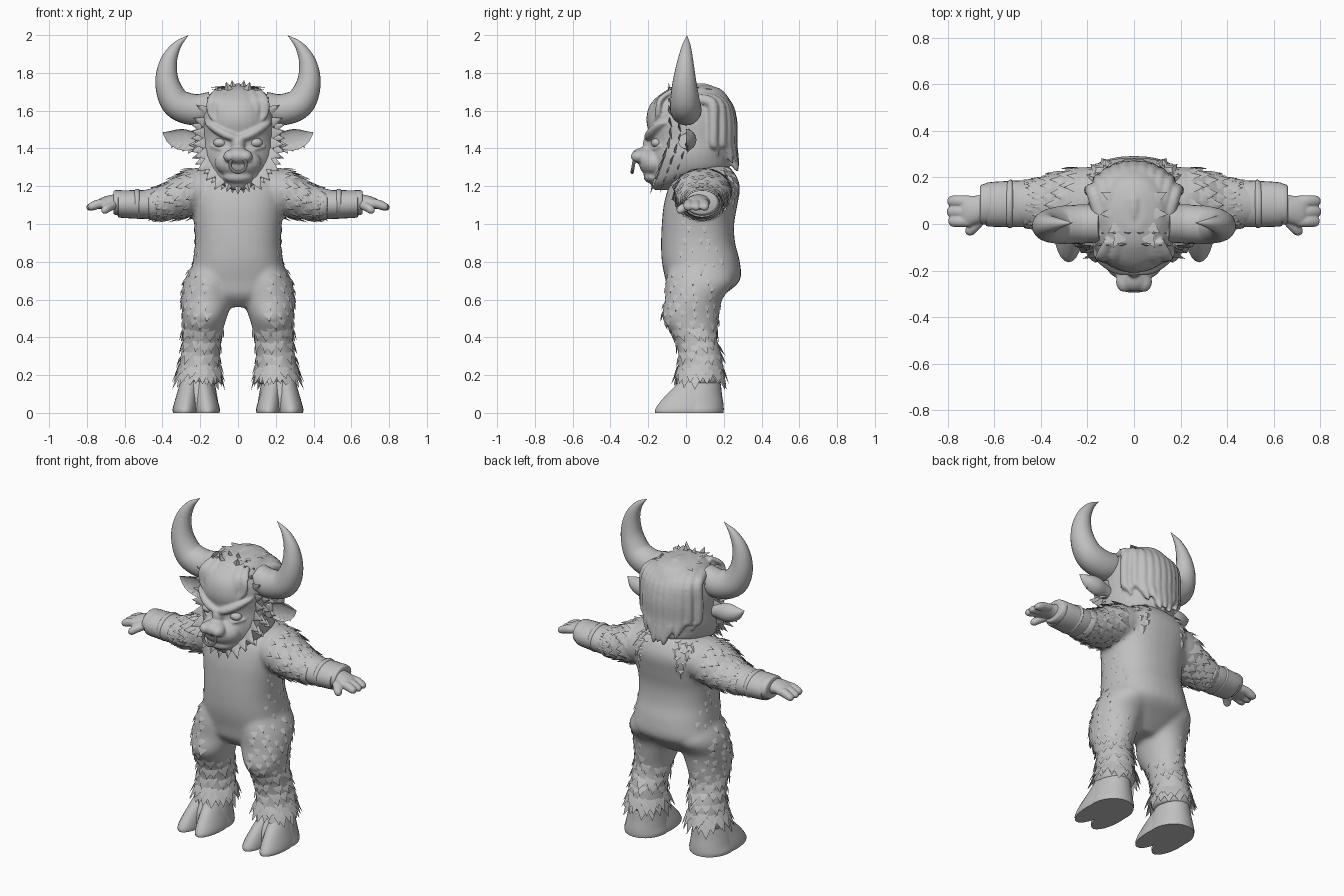
import bpy, bmesh, math, random
from mathutils import Vector, Matrix

if "Cube" in bpy.data.objects:
    bpy.data.objects.remove(bpy.data.objects["Cube"])

random.seed(4)
grey = bpy.data.materials.new("clay grey")
grey.diffuse_color = (0.53, 0.53, 0.53, 1)
grey.use_nodes = True
grey.node_tree.nodes["Principled BSDF"].inputs["Base Color"].default_value = grey.diffuse_color


def finish(name, bm, mirror=False, angle=50, voxel=0, relax=6):
    bmesh.ops.recalc_face_normals(bm, faces=bm.faces)
    me = bpy.data.meshes.new(name)
    bm.to_mesh(me)
    bm.free()
    me.materials.append(grey)
    ob = bpy.data.objects.new(name, me)
    bpy.context.collection.objects.link(ob)
    if mirror:
        ob.modifiers.new("mirror", 'MIRROR')
    if voxel:  # fuse overlapping volumes into one soft skin
        m = ob.modifiers.new("fuse", 'REMESH')
        m.mode, m.voxel_size, m.use_smooth_shade = 'VOXEL', voxel, True
        m = ob.modifiers.new("relax", 'SMOOTH')
        m.factor, m.iterations = .5, relax
    else:
        bpy.ops.object.select_all(action='DESELECT')
        ob.select_set(True)
        bpy.context.view_layer.objects.active = ob
        bpy.ops.object.shade_smooth_by_angle(angle=math.radians(angle))
    return ob


class Shape:
    """Smooth loft through rings (x, y, z, radius_u, radius_v)."""

    def __init__(self, rings, frame='bend', power=1.0):
        self.r, self.frame, self.power = [Vector(r) for r in rings], frame, power

    def ring(self, t):
        r, n = self.r, len(self.r) - 1
        i = max(0, min(int(t), n - 1))
        f = t - i
        a, b, c, d = r[max(i - 1, 0)], r[i], r[i + 1], r[min(i + 2, n)]
        return b + (c - a) * (f / 2) + (a * 2 - b * 5 + c * 4 - d) * (f * f / 2) \
            + (b * 3 - a - c * 3 + d) * (f ** 3 / 2)

    def centre(self, t):
        return Vector(self.ring(t)[:3])

    def point(self, t, ang):
        n = len(self.r) - 1
        q = self.ring(t)
        if self.frame == 'z':
            u, v = Vector((1, 0, 0)), Vector((0, 1, 0))
        elif self.frame == 'x':
            u, v = Vector((0, 1, 0)), Vector((0, 0, 1))
        else:
            tan = (self.centre(min(t + .05, n)) - self.centre(max(t - .05, 0))).normalized()
            ref = Vector((1, 0, 0)) if self.frame == 'drape' else Vector((0, 1, 0))
            v = tan.cross(ref).normalized()
            u = v.cross(tan)
        c, s = math.cos(ang), math.sin(ang)
        c = math.copysign(abs(c) ** self.power, c)
        s = math.copysign(abs(s) ** self.power, s)
        return Vector(q[:3]) + u * (c * max(q[3], .0005)) + v * (s * max(q[4], .0005))

    def build(self, bm, seg=24, sub=4, sides=(1,)):
        for sx in sides:
            rows = []
            for k in range((len(self.r) - 1) * sub + 1):
                ps = [self.point(k / sub, math.tau * j / seg) for j in range(seg)]
                rows.append([bm.verts.new((p.x * sx, p.y, p.z)) for p in ps])
            for a, b in zip(rows, rows[1:]):
                for j in range(seg):
                    bm.faces.new((a[j], a[j - 1], b[j - 1], b[j]))
            bm.faces.new(rows[0])
            bm.faces.new(rows[-1])


def ball(bm, pos, size, sides=(1,)):
    for s in sides:
        m = Matrix.Translation((pos[0] * s, *pos[1:])) @ Matrix.Diagonal((*size, 1))
        bmesh.ops.create_uvsphere(bm, u_segments=20, v_segments=12, radius=1, matrix=m)


def tuft(bm, p, out, grow, size, lift=.2):
    """One flat pointed lock of fur."""
    side = out.cross(grow).normalized() * size * .55
    back = p - out * size * .15 - grow * size * .2
    pts = [back - side, back + side, p + out * size * .12 + grow * size * .2,
           p + grow * size * .9 + out * size * lift]
    a, b, c, d = [bm.verts.new(q) for q in pts]
    for f in ((a, c, b), (a, d, c), (c, d, b), (a, b, d)):
        bm.faces.new(f)


def fur(name, shape, t0, t1, rows, count, size, mirror=True, keep=lambda p: True, lift=.2):
    bm = bmesh.new()
    for i in range(rows):
        for j in range(count):
            t = t0 + (t1 - t0) * (i + random.uniform(-.25, .25)) / max(rows - 1, 1)
            t = max(.02, min(t, len(shape.r) - 1.1))
            a = math.tau * (j + .5 * (i % 2) + random.uniform(-.25, .25)) / count
            p = shape.point(t, a)
            if not keep(p):
                continue
            grow = (shape.point(t + .05, a) - p).normalized()
            out = (shape.point(t, a + .05) - p).cross(grow).normalized()
            if out.dot(p - shape.centre(t)) < 0:
                out = -out
            tuft(bm, p, out, grow, size * random.uniform(.75, 1.2), lift)
    finish(name, bm, mirror, 40)


def slab(z, w, front, back):
    return (0, (front + back) / 2, z, w, (back - front) / 2)


BOTH = (1, -1)

# torso, legs and arms fused into one body
torso = Shape([slab(1.34, .08, .02, .18), slab(1.28, .19, -.04, .25), slab(1.2, .25, -.09, .285),
               slab(1.1, .245, -.118, .272), slab(1, .232, -.128, .255), slab(.9, .228, -.132, .26),
               slab(.8, .24, -.128, .285), slab(.7, .255, -.108, .285), slab(.62, .21, -.09, .195),
               slab(.56, .09, -.03, .12)], 'z', .85)
leg = Shape([(.13, .07, .8, .1, .15), (.145, .075, .7, .14, .182), (.163, .04, .6, .138, .152),
             (.178, .025, .5, .117, .15), (.19, .05, .4, .104, .114), (.2, .075, .3, .103, .115),
             (.205, .077, .2, .112, .122), (.21, .08, .15, .1, .1)], 'z')
arm = Shape([(.12, .1, 1.18, .14, .1), (.22, .09, 1.17, .155, .128), (.31, .085, 1.145, .142, .118),
             (.4, .085, 1.115, .112, .092), (.5, .085, 1.105, .09, .075), (.62, .075, 1.11, .07, .05)], 'x')
bm = bmesh.new()
torso.build(bm, 36)
leg.build(bm, 28, 4, BOTH)
arm.build(bm, 28, 4, BOTH)
finish("body", bm, voxel=.012, relax=8)

# fur patches
fur("flank_fur", torso, 2, 6, 7, 22, .035, True, lambda p: p.x > .21 and p.z < 1.12, .15)
fur("upper_back_fur", torso, .8, 2.6, 5, 24, .06, True, lambda p: p.x > .08 and p.y > .12, .1)
fur("thigh_fur", leg, .5, 3.6, 8, 13, .045, True,
    lambda p: p.x > .15 and (p.y < .16 or p.z < .6), .15)
fur("shin_fur", leg, 3.7, 5.5, 4, 13, .065, lift=.25)
fur("ankle_fur", leg, 5.65, 5.9, 2, 15, .085, lift=.3)
fur("shoulder_fur", arm, .7, 2.9, 6, 14, .065, True, lambda p: p.x > .2)
fur("elbow_fur", arm, 2.9, 3.25, 2, 18, .05)

# cloven hooves: two pointed toes joined at the heel
bm = bmesh.new()
for x, d in ((.162, -1), (.28, 1)):
    Shape([(x - d * .03, .075, .22, .045, .07), (x - d * .022, .055, .16, .05, .095),
           (x - d * .012, .025, .1, .056, .125), (x - d * .004, .005, .05, .063, .148),
           (x, -.003, .018, .066, .16), (x, -.005, 0, .064, .158)], 'z').build(bm, 24)
Shape([(.213, .085, .22, .08, .08), (.215, .075, .16, .092, .108), (.218, .06, .1, .106, .13),
       (.22, .058, .05, .116, .14), (.221, .058, .018, .124, .142), (.221, .058, 0, .122, .14)],
      'z').build(bm, 32)
finish("hoof", bm, True, 40)

# wrist cuffs with raised bands
bm = bmesh.new()
for x0, x1, ry, rz in ((.43, .475, .108, .083), (.47, .63, .1, .076), (.52, .55, .104, .08),
                       (.61, .66, .09, .068)):
    z = 1.1 + (x0 - .43) * .06
    Shape([(x0, .087, z, ry * .92, rz * .92), (x0 + .008, .087, z, ry, rz),
           (x1 - .008, .084, z + .003, ry * .95, rz * .95), (x1, .084, z + .003, ry * .84, rz * .84)],
          'x').build(bm, 28)
finish("wrist_cuff", bm, True)

# hands with stubby fingers and thumb
bm = bmesh.new()
Shape([(.63, .075, 1.115, .06, .045), (.68, .06, 1.115, .062, .038), (.725, .055, 1.108, .064, .03),
       (.75, .055, 1.1, .05, .02)], 'x').build(bm, 20)
for y, tip in ((.098, .8), (.053, .802), (.012, .795)):
    Shape([(.7, y, 1.11, .024, .022), (.74, y, 1.105, .026, .025), (.775, y, 1.092, .025, .022),
           (tip - .005, y, 1.084, .017, .014), (tip, y, 1.082, 0, 0)]).build(bm, 12)
Shape([(.66, .02, 1.1, .026, .024), (.69, -.015, 1.085, .025, .023), (.71, -.035, 1.07, .02, .019),
       (.72, -.045, 1.064, 0, 0)]).build(bm, 12)
finish("hand", bm, True, voxel=.005, relax=4)

# head, muzzle, brows, lids and hair fused into one skin
head = Shape([slab(1.735, .05, -.02, .12), slab(1.71, .12, -.1, .19), slab(1.64, .18, -.185, .24),
              slab(1.55, .2, -.21, .255), slab(1.45, .2, -.19, .25), slab(1.36, .202, -.195, .24),
              slab(1.28, .175, -.195, .21), slab(1.22, .11, -.19, .03), slab(1.18, .03, -.17, -.08)],
             'z', .97)
bm = bmesh.new()
head.build(bm, 36)
ball(bm, (0, -.165, 1.325), (.125, .085, .08))
ball(bm, (0, -.225, 1.36), (.07, .065, .045))
ball(bm, (.042, -.248, 1.358), (.036, .045, .033), BOTH)
ball(bm, (0, -.18, 1.25), (.08, .045, .035))
ball(bm, (0, -.175, 1.42), (.04, .055, .06))
Shape([(.004, -.2, 1.452, .018, .015), (.05, -.195, 1.466, .026, .022), (.1, -.175, 1.492, .028, .023),
       (.15, -.138, 1.525, .022, .018), (.18, -.1, 1.54, 0, 0)]).build(bm, 14, 4, BOTH)
Shape([(.045, -.178, 1.4, .01, .008), (.09, -.165, 1.396, .016, .01),
       (.14, -.13, 1.413, .012, .008)]).build(bm, 12, 4, BOTH)
for x in (.03, .085, .135):  # swept forehead locks
    Shape([(x * .8, -.07, 1.705, .02, .015), (x, -.15 + x * .1, 1.655, .03, .016),
           (x, -.195 + x * .35, 1.58, .026, .016), (x * .8, -.2 + x * .2, 1.5 + x * .25, 0, 0)],
          'drape').build(bm, 12, 4, BOTH)
for i in range(11):  # long hair down the back, longest in the middle
    x = (i - 5) * .037
    k = math.sqrt(1 - (x / .215) ** 2)
    end = 1.25 + .035 * (i % 2) + abs(x) * .6
    Shape([(x * .6, -.03, 1.7 - abs(x) * .2, .02, .025), (x * .8, .1 * k, 1.715 - abs(x) * .3, .03, .03),
           (x * .95, .06 + .15 * k, 1.64, .03, .03), (x, .04 + .205 * k, 1.54, .03, .028),
           (x * .97, .04 + .205 * k, 1.43, .032, .028), (x * .92, .05 + .21 * k, end + .05, .024, .022),
           (x * .88, .06 + .22 * k, end, .002, .002)], 'drape').build(bm, 12)
finish("head", bm, voxel=.0075, relax=4)
fur("crown_fur", head, .7, 2.4, 3, 12, .06, True,
    lambda p: p.x > .05 and p.y > -.06, .25)

# mane framing the face, cheeks and beard
bm = bmesh.new()
for layer in range(3):
    for k in range(13):
        a = -math.pi / 2 + math.pi * (k + .5 * (layer % 2)) / 13
        low = max(0, -math.sin(a))
        if layer == 2 and a > .3:
            continue
        out = Vector((math.cos(a), -.2 * low, math.sin(a))).normalized()
        p = Vector((.188 * math.cos(a), -.085 + .05 * layer - .085 * low,
                    1.455 + .235 * math.sin(a)))
        tuft(bm, p, Vector((.5 * math.cos(a), -1, 0)).normalized(), out,
             random.uniform(.06, .085), .1)
finish("face_mane", bm, True, 40)

# horns
bm = bmesh.new()
Shape([(.14, 0, 1.62, .08, .08), (.23, 0, 1.605, .083, .083), (.325, -.005, 1.64, .08, .08),
       (.373, -.008, 1.74, .065, .065), (.37, -.004, 1.85, .045, .047), (.327, .002, 1.94, .024, .025),
       (.262, .005, 2.0, 0, 0)]).build(bm, 24, 6)
finish("horn", bm, True)

# cupped ears with fringe
bm = bmesh.new()
Shape([(.17, .005, 1.43, .03, .03), (.23, 0, 1.44, .045, .045), (.29, 0, 1.446, .055, .056),
       (.35, 0, 1.46, .04, .04), (.4, 0, 1.485, 0, 0)]).build(bm, 24)
for v in bm.verts:
    if v.co.y < 0 and v.co.x > .22:
        v.co.y *= -.35
finish("ear", bm, True, 60)
bm = bmesh.new()
for k in range(4):
    p = Vector((.24 + .03 * k, .015, 1.405 + .01 * k))
    tuft(bm, p, Vector((0, -1, 0)), Vector((.6, 0, -.8)), .045)
finish("ear_fringe", bm, True, 40)

# nose ring
bpy.ops.mesh.primitive_torus_add(major_segments=32, minor_segments=10, major_radius=.042,
                                 minor_radius=.009, location=(0, -.278, 1.315),
                                 rotation=(math.radians(80), 0, 0))
ring = bpy.context.object
ring.name = "nose_ring"
ring.data.materials.append(grey)
bpy.ops.object.shade_smooth_by_angle()

# eyes
bm = bmesh.new()
ball(bm, (.095, -.155, 1.43), (.036, .03, .025))
finish("eye", bm, True)
